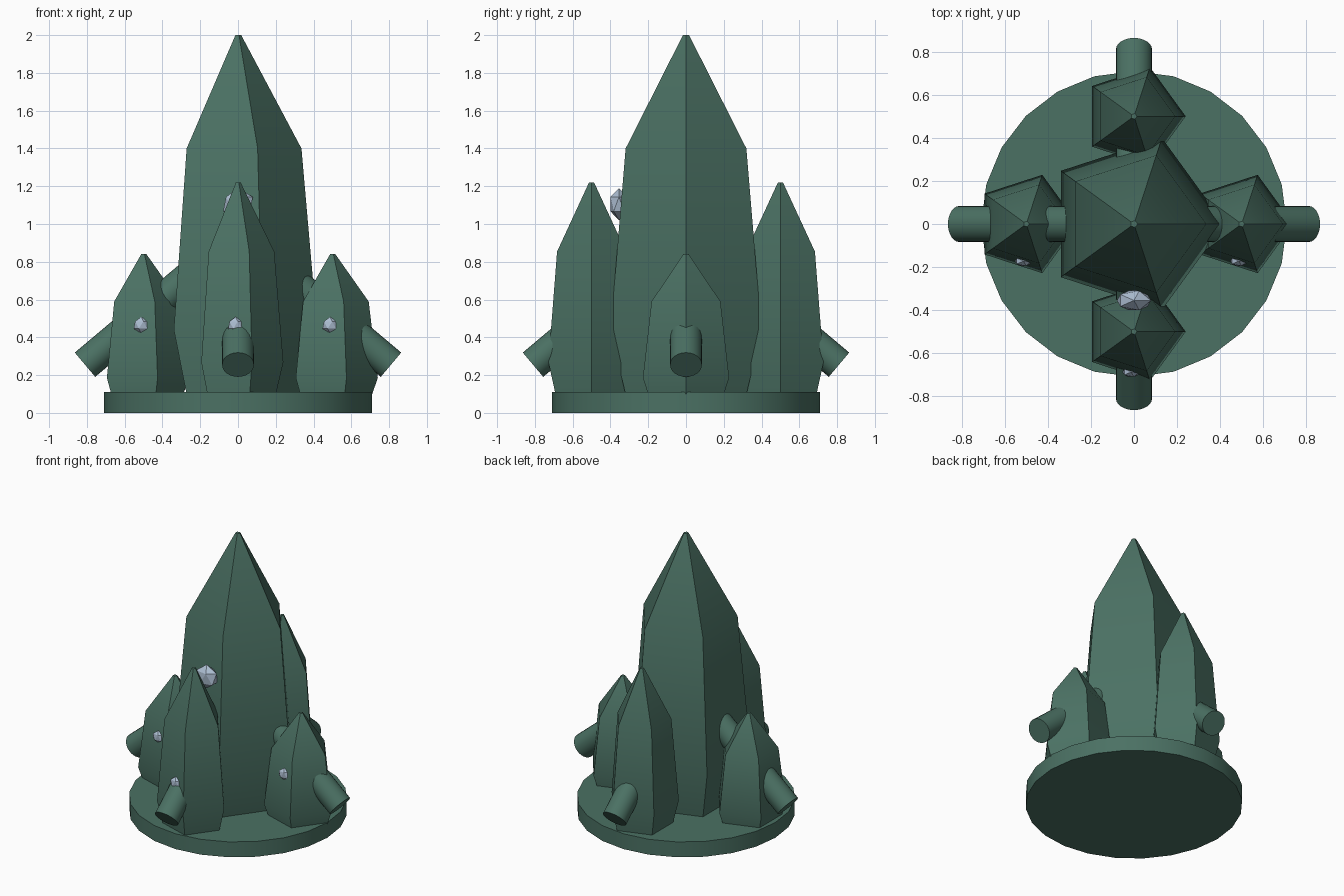
import bpy, bmesh, math
from mathutils import Vector

if "Cube" in bpy.data.objects:
    bpy.data.objects.remove(bpy.data.objects["Cube"])


def make_material(name, color):
    m = bpy.data.materials.new(name)
    m.diffuse_color = (*color, 1)
    m.use_nodes = True
    m.node_tree.nodes["Principled BSDF"].inputs["Base Color"].default_value = m.diffuse_color
    return m


GREEN = make_material("deep green stone", (0.07, 0.165, 0.126))
PALE = make_material("pale blue gem", (0.42, 0.52, 0.65))


def finish(obj, name, mat, smooth=True):
    obj.name = name
    obj.data.materials.append(mat)
    if smooth:
        bpy.ops.object.select_all(action='DESELECT')
        obj.select_set(True)
        bpy.context.view_layer.objects.active = obj
        bpy.ops.object.shade_smooth_by_angle(angle=math.radians(30))
    return obj


def crystal(name, x, y, height, radius, tip):
    """Five-sided crystal swept through a profile of (radius, height) rings."""
    profile = [(0.75 * radius, 0.01), (radius, 0.22 * height),
               (0.8 * radius, 0.7 * height), (tip, height)]
    bm = bmesh.new()
    rings = [[bm.verts.new((x + r * math.cos(i * math.tau / 5),
                            y + r * math.sin(i * math.tau / 5), z))
              for i in range(5)] for r, z in profile]
    for a, b in zip(rings, rings[1:]):
        for i in range(5):
            j = (i + 1) % 5
            bm.faces.new((a[i], a[j], b[j], b[i]))
    bm.faces.new(rings[0][::-1])
    bm.faces.new(rings[-1])
    mesh = bpy.data.meshes.new(name)
    bm.to_mesh(mesh)
    bm.free()
    obj = bpy.data.objects.new(name, mesh)
    bpy.context.collection.objects.link(obj)
    return finish(obj, name, GREEN)


def stub(name, dx, dy):
    """Round rod leaning outward and down through a side crystal."""
    outer = Vector((0.81 * dx, 0.81 * dy, 0.255))
    inner = Vector((0.23 * dx, 0.23 * dy, 0.255 + 0.58 * 0.842))
    axis = inner - outer
    bpy.ops.mesh.primitive_cylinder_add(
        vertices=24, radius=0.084, depth=axis.length,
        location=(outer + inner) / 2,
        rotation=axis.to_track_quat('Z', 'Y').to_euler())
    finish(bpy.context.object, name, GREEN)


def gem(name, location, size):
    """Flattened twenty-sided gem."""
    bpy.ops.mesh.primitive_ico_sphere_add(subdivisions=1, radius=1, location=location)
    obj = bpy.context.object
    obj.scale = size
    finish(obj, name, PALE, smooth=False)


# Round base
bpy.ops.mesh.primitive_cylinder_add(vertices=24, radius=0.71, depth=0.11,
                                    location=(0, 0, 0.055))
finish(bpy.context.object, "base_disc", GREEN)

# Central crystal, with side crystals and their stubs
crystal("main_crystal", 0, 0, 2.0, 0.42, 0.017)
for side, dx, dy, h in (("right", 1, 0, 0.842), ("back", 0, 1, 1.22),
                        ("left", -1, 0, 0.842), ("front", 0, -1, 1.22)):
    crystal(side + "_crystal", 0.5 * dx, 0.5 * dy, h, 0.24, 0.014)
    stub(side + "_stub", dx, dy)

# Gems on the forward faces
gem("main_gem", (0, -0.355, 1.105), (0.088, 0.053, 0.085))
for side, x, y in (("left", -0.513, -0.172), ("right", 0.487, -0.172),
                   ("front", -0.013, -0.687)):
    gem(side + "_gem", (x, y, 0.465), (0.044, 0.026, 0.043))
